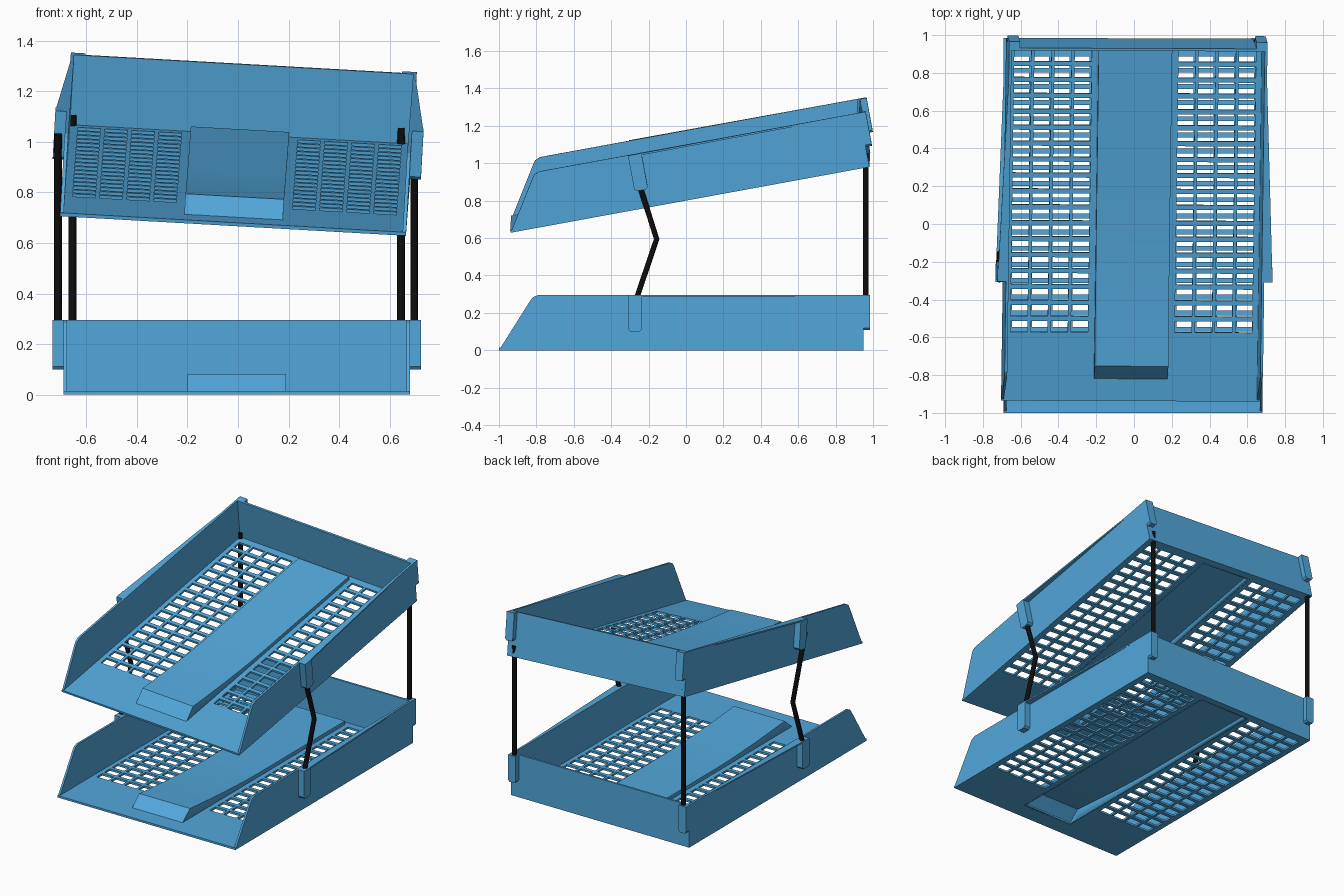
import bpy, bmesh, math
from mathutils import Matrix, Vector, Euler

if "Cube" in bpy.data.objects:
    bpy.data.objects.remove(bpy.data.objects["Cube"])

CX = -0.005          # tray centre line
HW = 0.685           # half width
H = 0.295            # wall height
T = 0.014            # sheet thickness


def material(name, rgb):
    m = bpy.data.materials.new(name)
    m.diffuse_color = (*rgb, 1)
    m.use_nodes = True
    m.node_tree.nodes["Principled BSDF"].inputs["Base Color"].default_value = m.diffuse_color
    return m


BLUE = material("blue_plastic", (0.085, 0.39, 0.71))
BLACK = material("black_metal", (0.004, 0.004, 0.004))


def finish(name, bm, matrix, thickness=0):
    bmesh.ops.recalc_face_normals(bm, faces=bm.faces)
    me = bpy.data.meshes.new(name)
    bm.to_mesh(me)
    bm.free()
    ob = bpy.data.objects.new(name, me)
    bpy.context.collection.objects.link(ob)
    me.materials.append(BLUE)
    ob.matrix_world = matrix
    if thickness:
        mod = ob.modifiers.new("thickness", 'SOLIDIFY')
        mod.thickness = thickness
        mod.offset = -1
    return ob


def prism(name, points, depth, matrix):
    """Extrude a 3D polygon along the depth vector."""
    bm = bmesh.new()
    f = bm.faces.new([bm.verts.new(p) for p in points])
    ext = bmesh.ops.extrude_face_region(bm, geom=[f])
    verts = [v for v in ext["geom"] if isinstance(v, bmesh.types.BMVert)]
    bmesh.ops.translate(bm, verts=verts, vec=Vector(depth))
    return finish(name, bm, matrix)


def floor(name, matrix):
    # grid lines: four hole columns each side, eighteen hole rows
    half = [0.195]
    for i in range(4):
        half += [0.23 + i * 0.107, 0.23 + i * 0.107 + 0.09]
    half.append(HW)
    xs = [-x for x in reversed(half)] + half
    ys = [-1.0, -0.88]
    for j in range(18):
        ys += [-0.63 + j * 0.0857, -0.63 + j * 0.0857 + 0.06]
    ys += [0.905, 0.95]
    bm = bmesh.new()
    v = [[bm.verts.new((CX + x, y, 0)) for x in xs] for y in ys]
    for j in range(len(ys) - 1):
        yrow = 2 <= j < len(ys) - 3 and j % 2 == 0
        for i in range(len(xs) - 1):
            mid = (xs[i] + xs[i + 1]) / 2
            strip = abs(mid) < 0.19 and 1 <= j < len(ys) - 2
            hole = yrow and i % 2 == 1 and 0.2 < abs(mid) < 0.65
            if not (strip or hole):
                bm.faces.new((v[j][i], v[j][i + 1], v[j + 1][i + 1], v[j + 1][i]))
    bmesh.ops.recalc_face_normals(bm, faces=bm.faces)
    if bm.faces[:][0].normal.z < 0:
        bmesh.ops.reverse_faces(bm, faces=bm.faces)
    bmesh.ops.delete(bm, geom=[x for x in bm.verts if not x.link_faces], context='VERTS')
    ob = finish(name, bm, matrix, T)
    # thicken upwards whichever way the sheet faces
    ob.modifiers[0].offset = 1 if ob.data.polygons[0].normal.z > 0 else -1


def raised_strip(name, matrix):
    # hollow centre strip swelling up to a steep front nose
    prof = [(0.905, 0.04), (-0.05, 0.04)]
    for k in range(1, 11):
        t = k / 10
        prof.append((-0.05 - 0.75 * t, 0.04 + 0.042 * t ** 1.6))
    prof.append((-0.88, 0.012))
    a, b = CX - 0.195, CX + 0.195
    bm = bmesh.new()
    rows = [[bm.verts.new(p) for p in ((a, y, 0), (a, y, z), (b, y, z), (b, y, 0))]
            for y, z in prof]
    for r, s in zip(rows, rows[1:]):
        for i in range(3):
            bm.faces.new((r[i], r[i + 1], s[i + 1], s[i]))
    bm.faces.new(rows[0])
    bm.faces.new(rows[-1])
    ob = finish(name, bm, matrix)
    up = max(ob.data.polygons, key=lambda p: p.area).normal.z > 0
    mod = ob.modifiers.new("thickness", 'SOLIDIFY')
    mod.thickness, mod.offset = 0.01, (-1 if up else 1)
    bpy.context.view_layer.objects.active = ob
    ob.select_set(True)
    bpy.ops.object.shade_smooth_by_angle(angle=math.radians(20))
    ob.select_set(False)


def tray(tag, matrix):
    floor(tag + "_tray_floor", matrix)
    raised_strip(tag + "_tray_strip", matrix)
    # back wall
    a, b = CX - HW, CX + HW
    prism(tag + "_back_wall", [(a, 0.95, 0), (b, 0.95, 0), (b, 0.95, H), (a, 0.95, H)],
          (0, -T, 0), matrix)
    side = [(-1, 0), (-0.835, 0.262), (-0.82, 0.283), (-0.792, H), (0.95, H), (0.95, 0)]
    clip = [(-0.308, H), (-0.308, 0.112), (-0.298, 0.1), (-0.247, 0.1), (-0.235, 0.112), (-0.235, H)]
    for s, label in ((-1, "left"), (1, "right")):
        x = CX + s * HW
        # side wall with slanted front
        prism(f"{tag}_{label}_wall", [(x, y, z) for y, z in side], (-s * T, 0, 0), matrix)
        # side socket for the front rod
        prism(f"{tag}_{label}_side_socket", [(x, y, z) for y, z in clip], (s * 0.044, 0, 0), matrix)
        # rim lip tapering towards the back
        prism(f"{tag}_{label}_lip", [(x, -0.308, H), (x + s * 0.044, -0.308, H), (x, 0.78, H)],
              (0, 0, -0.01), matrix)
        # back socket
        c = CX + s * 0.656
        prism(f"{tag}_{label}_back_socket",
              [(c + dx, 0.95, z) for dx, z in ((-0.029, H), (0.029, H), (0.029, 0.12),
                                               (0.019, 0.108), (-0.019, 0.108), (-0.029, 0.12))],
              (0, 0.034, 0), matrix)


def rod(name, pts, r=0.0155):
    cu = bpy.data.curves.new(name, 'CURVE')
    cu.dimensions = '3D'
    cu.bevel_depth = r
    cu.bevel_resolution = 3
    cu.use_fill_caps = True
    sp = cu.splines.new('POLY')
    sp.points.add(len(pts) - 1)
    for p, co in zip(sp.points, pts):
        p.co = (*co, 1)
    cu.materials.append(BLACK)
    bpy.context.collection.objects.link(bpy.data.objects.new(name, cu))


# lower tray level, upper tray pitched and rolled
tray("lower", Matrix.Identity(4))
rot = Euler((math.radians(10.4), math.radians(3.24), math.radians(-0.2))).to_matrix().to_4x4()
tray("upper", Matrix.Translation((-0.02, -0.935, 0.667)) @ rot @ Matrix.Translation((-CX, 1, 0)))

# straight back rods
rod("left_back_rod", [(-0.655, 0.962, 0.2), (-0.655, 0.962, 1.105)])
rod("right_back_rod", [(0.645, 0.962, 0.2), (0.645, 0.962, 1.055)])
# bent side rods
rod("left_side_rod", [(-0.712, -0.28, 0.23), (-0.712, -0.157, 0.595), (-0.712, -0.295, 1.03)])
rod("right_side_rod", [(0.697, -0.28, 0.23), (0.697, -0.157, 0.595), (0.697, -0.26, 0.92)])
